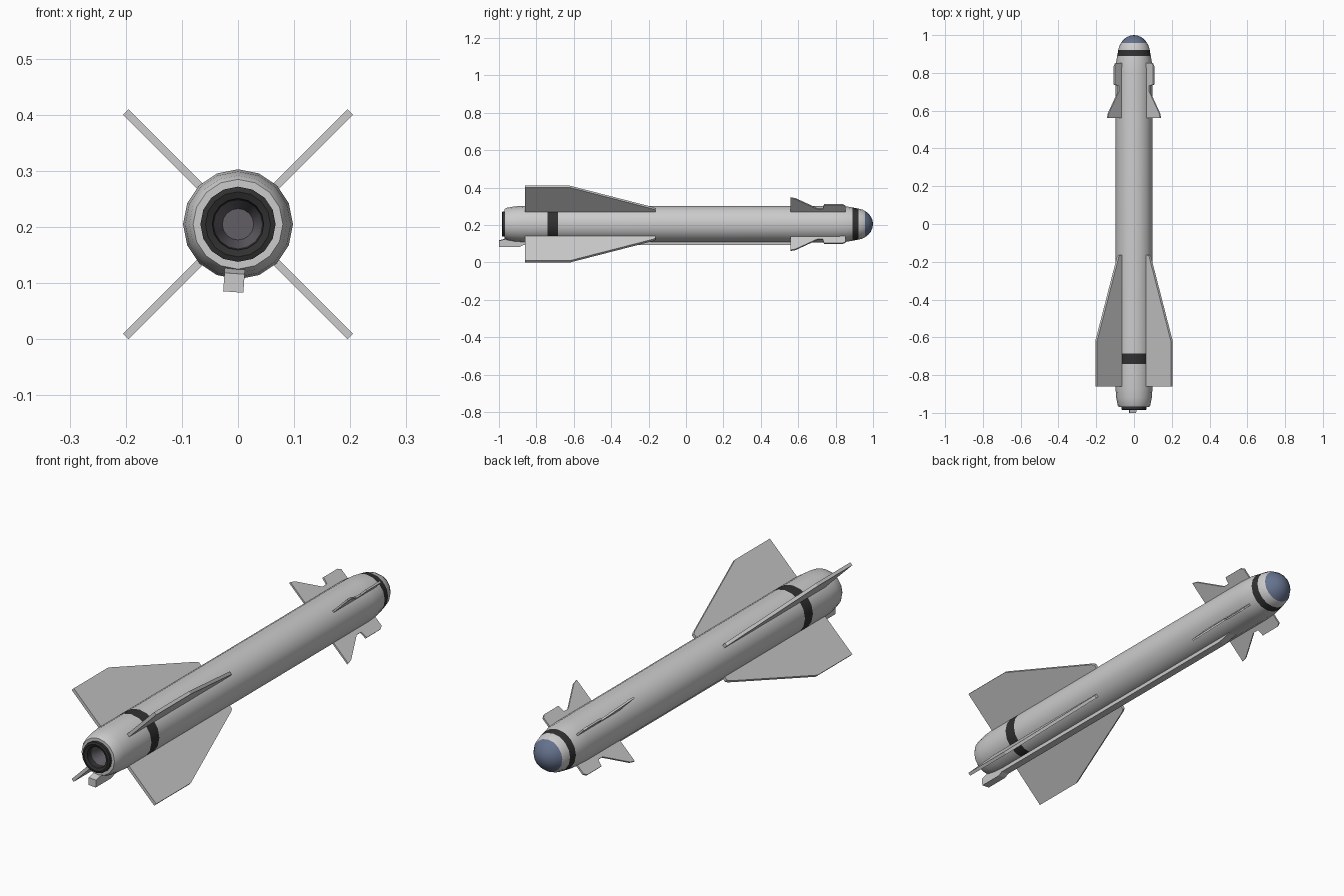
import bpy, bmesh, math
from mathutils import Matrix, Vector

if "Cube" in bpy.data.objects:
    bpy.data.objects.remove(bpy.data.objects["Cube"])

CZ = 0.205      # height of the long axis
SIDES = 16


def material(name, rgb):
    m = bpy.data.materials.new(name)
    m.diffuse_color = (*rgb, 1)
    m.use_nodes = True
    m.node_tree.nodes["Principled BSDF"].inputs["Base Color"].default_value = m.diffuse_color
    return m


DARK = material("dark_paint", (0.03, 0.03, 0.03))
GLASS = material("blue_glass", (0.13, 0.17, 0.27))
BURNT = material("burnt_metal", (0.12, 0.11, 0.13))


def finish(name, bm, mat=None, smooth=False):
    bmesh.ops.remove_doubles(bm, verts=bm.verts, dist=1e-5)
    bmesh.ops.recalc_face_normals(bm, faces=bm.faces)
    me = bpy.data.meshes.new(name)
    bm.to_mesh(me)
    bm.free()
    ob = bpy.data.objects.new(name, me)
    bpy.context.collection.objects.link(ob)
    ob.location.z = CZ
    if mat:
        me.materials.append(mat)
    if smooth:
        bpy.ops.object.select_all(action='DESELECT')
        ob.select_set(True)
        bpy.context.view_layer.objects.active = ob
        bpy.ops.object.shade_smooth_by_angle(angle=math.radians(35))
    return ob


def lathe(name, profile, mat=None):
    """Spin (y, radius) points around the y axis."""
    bm = bmesh.new()
    verts = [bm.verts.new((0, y, r)) for y, r in profile]
    edges = [bm.edges.new(p) for p in zip(verts, verts[1:])]
    bmesh.ops.spin(bm, geom=verts + edges, cent=(0, 0, 0), axis=(0, 1, 0),
                   angle=math.tau, steps=SIDES, use_duplicate=False)
    return finish(name, bm, mat, True)


def plate(name, outline, thick, angle):
    """Extrude a (y, radius) outline; angle is measured from +z around y."""
    bm = bmesh.new()
    f = bm.faces.new([bm.verts.new((-thick / 2, y, r)) for y, r in outline])
    ext = bmesh.ops.extrude_face_region(bm, geom=[f])
    moved = [g for g in ext["geom"] if isinstance(g, bmesh.types.BMVert)]
    bmesh.ops.translate(bm, verts=moved, vec=Vector((thick, 0, 0)))
    bm.transform(Matrix.Rotation(math.radians(angle), 4, 'Y'))
    return finish(name, bm)


# Body tube in sections, with painted bands between them
R = 0.098
lathe("tail_shell", [(-0.97, 0.066), (-0.97, 0.080), (-0.958, 0.087),
                     (-0.92, 0.094), (-0.87, R), (-0.74, R)])
lathe("tail_band", [(-0.74, R), (-0.685, R)], DARK)
lathe("body_tube", [(-0.685, R), (0.80, R), (0.855, 0.095), (0.89, 0.089)])
lathe("nose_band", [(0.89, 0.089), (0.922, 0.083)], DARK)
lathe("nose_collar", [(0.922, 0.083), (0.945, 0.077), (0.957, 0.070)])
lathe("seeker_window", [(0.957, 0.070), (0.974, 0.058), (0.988, 0.041),
                        (0.997, 0.021), (1.0, 0)], GLASS)

# Recessed exhaust nozzle
lathe("nozzle_ring", [(-0.965, 0.067), (-0.982, 0.067), (-0.985, 0.058),
                      (-0.98, 0.046), (-0.955, 0.043)], DARK)
lathe("nozzle_throat", [(-0.955, 0.043), (-0.90, 0.028), (-0.90, 0)], BURNT)

# Four tail fins and four nose fins in an X layout
tail_fin = [(-0.86, 0.085), (-0.86, 0.283), (-0.62, 0.283),
            (-0.175, 0.121), (-0.163, 0.113), (-0.163, 0.085)]
nose_fin = [(0.56, 0.085), (0.56, 0.199), (0.585, 0.193), (0.70, 0.118),
            (0.732, 0.118), (0.738, 0.148), (0.835, 0.148), (0.852, 0.138),
            (0.852, 0.085)]
for i in range(4):
    plate(f"tail_fin_{i + 1}", tail_fin, 0.014, 45 + 90 * i)
    plate(f"nose_fin_{i + 1}", nose_fin, 0.008, 45 + 90 * i)

# Cable duct under the belly, with a deeper foot at the tail
plate("belly_duct", [(-0.95, 0.08), (-0.95, 0.111), (0.58, 0.111),
                     (0.65, 0.096), (0.65, 0.08)], 0.036, 184)
plate("duct_foot", [(-1.0, 0.088), (-1.0, 0.121), (-0.89, 0.121),
                    (-0.87, 0.111), (-0.87, 0.080), (-0.96, 0.078)], 0.036, 184)
